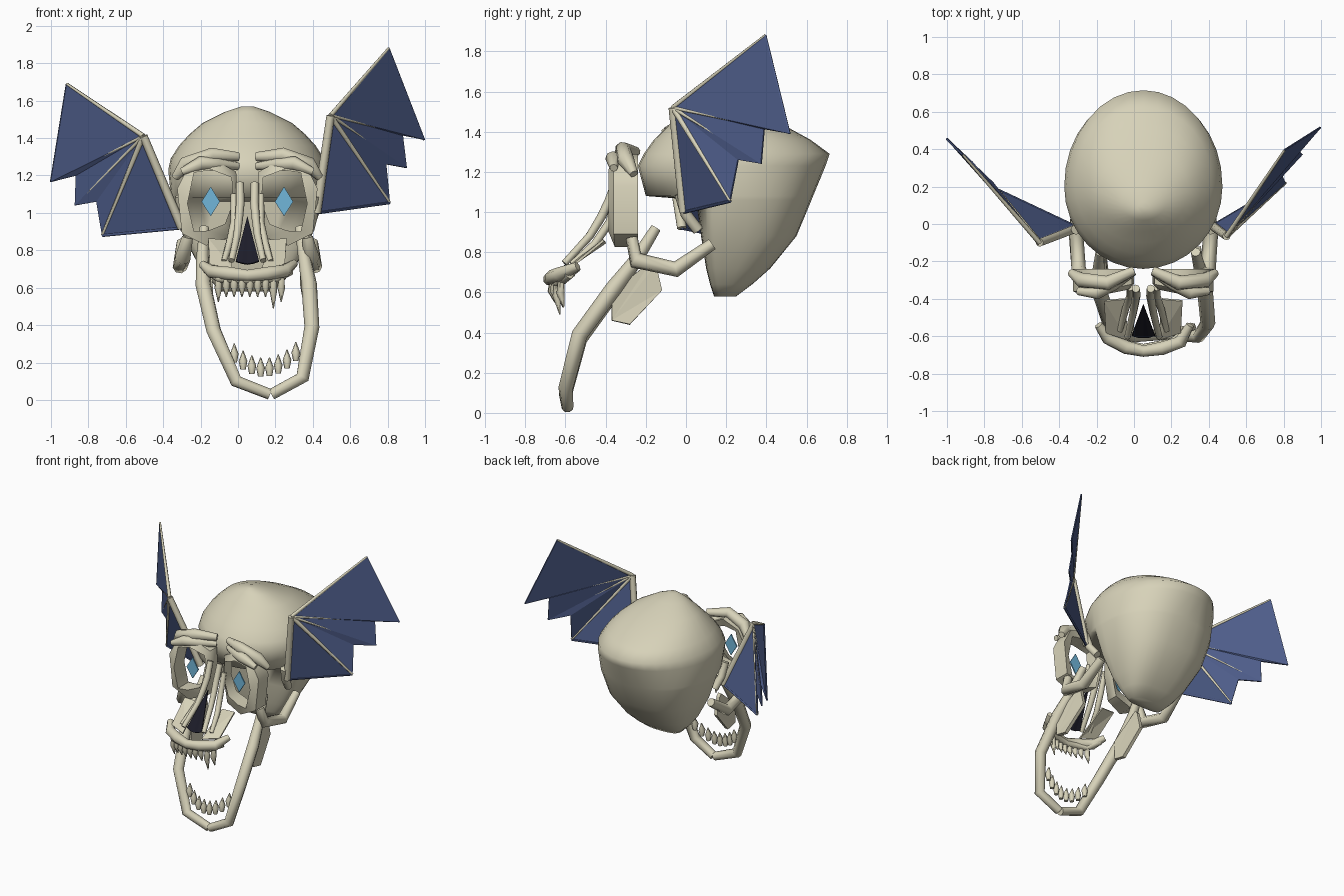
import bpy, bmesh, math
from mathutils import Vector

CX = 0.05  # symmetry plane of the skull


def material(name, rgb):
    m = bpy.data.materials.new(name)
    m.diffuse_color = (*rgb, 1)
    return m


BONE = material("bone", (0.68, 0.645, 0.485))
BLUE = material("wing_blue", (0.075, 0.108, 0.25))
EYE = material("eye_blue", (0.165, 0.47, 0.70))
DARK = material("nose_dark", (0.012, 0.012, 0.022))


def finish(name, bm, mat, angle=None):
    bmesh.ops.recalc_face_normals(bm, faces=bm.faces)
    me = bpy.data.meshes.new(name)
    bm.to_mesh(me)
    bm.free()
    me.materials.append(mat)
    if angle:
        me.shade_smooth()
        me.set_sharp_from_angle(angle=math.radians(angle))
    ob = bpy.data.objects.new(name, me)
    bpy.context.collection.objects.link(ob)
    return ob


def loft(bm, rings):
    n = len(rings[0])
    vs = [[bm.verts.new(p) for p in r] for r in rings]
    for a, b in zip(vs, vs[1:]):
        for i in range(n):
            j = (i + 1) % n
            bm.faces.new((a[i], a[j], b[j], b[i]))
    bm.faces.new(vs[0])
    bm.faces.new(vs[-1])


def tube(name, pts, radii, mat=BONE, n=8):
    """Sweep a round section along a path, one radius per point."""
    pts = [Vector(p) for p in pts]
    if not isinstance(radii, (list, tuple)):
        radii = [radii] * len(pts)
    rings, side = [], None
    for i, p in enumerate(pts):
        t = (pts[min(i + 1, len(pts) - 1)] - pts[max(i - 1, 0)]).normalized()
        if side is None:
            side = t.orthogonal()
        side = (side - t * side.dot(t)).normalized()
        up = t.cross(side)
        rings.append([p + radii[i] * (math.cos(a) * side + math.sin(a) * up)
                      for a in (2 * math.pi * k / n for k in range(n))])
    bm = bmesh.new()
    loft(bm, rings)
    return finish(name, bm, mat, 60)


def plate(name, pts, mat, thick):
    """Thin sheet fanned out from the first point."""
    bm = bmesh.new()
    vs = [bm.verts.new(p) for p in pts]
    for a, b in zip(vs[1:], vs[2:]):
        bm.faces.new((vs[0], a, b))
    ob = finish(name, bm, mat)
    mod = ob.modifiers.new("thickness", "SOLIDIFY")
    mod.thickness, mod.offset = thick, 0
    return ob


def flip(pts):
    return [(2 * CX - p[0], *p[1:]) for p in pts]


def slice_point(a, z, front, wide, back, hw, flat_front, flat_back):
    """Slice outline: elliptical where flatness is 1, squarer below 1."""
    c, s = math.cos(a), math.sin(a)
    reach, flat = (back - wide, flat_back) if s >= 0 else (wide - front, flat_front)
    return (CX + hw * math.copysign(abs(c) ** flat, c),
            wide + reach * math.copysign(abs(s) ** flat, s), z)


# Cranium: (z, front y, widest y, back y, half width, front and back flatness)
slices = [(0.58, 0.14, 0.18, 0.25, 0.14, 0.6, 0.7), (0.64, 0.12, 0.18, 0.33, 0.20, 0.6, 0.7),
          (0.72, 0.10, 0.18, 0.42, 0.26, 0.55, 0.7), (0.88, 0.075, 0.19, 0.55, 0.345, 0.5, 0.75),
          (1.06, 0.05, 0.20, 0.625, 0.405, 0.5, 0.85), (1.08, -0.20, 0.20, 0.633, 0.408, 1, 0.86),
          (1.23, -0.24, 0.20, 0.695, 0.423, 1, 0.97), (1.29, -0.21, 0.21, 0.715, 0.41, 1, 1),
          (1.36, -0.16, 0.21, 0.62, 0.365, 1, 0.95), (1.42, -0.10, 0.20, 0.51, 0.31, 1, 0.9),
          (1.48, -0.04, 0.17, 0.38, 0.24, 1, 0.9), (1.54, 0.02, 0.12, 0.22, 0.12, 1, 1),
          (1.57, 0.06, 0.09, 0.12, 0.03, 1, 1)]
bm = bmesh.new()
loft(bm, [[slice_point(2 * math.pi * k / 32, *s) for k in range(32)] for s in slices])
finish("cranium", bm, BONE, 75)

# Paired face parts, written for the left and mirrored for the right
outer = [(-0.27, 1.24), (-0.325, 1.13), (-0.30, 0.89), (-0.17, 0.825),
         (-0.04, 0.87), (0.0, 1.06), (-0.01, 1.22), (-0.14, 1.29)]
inner = [(-0.235, 1.215), (-0.27, 1.05), (-0.235, 0.90), (-0.16, 0.905),
         (-0.07, 0.94), (-0.025, 1.06), (-0.035, 1.19), (-0.14, 1.23)]
for side, f in (("left", lambda p: p), ("right", flip)):
    # Eye socket frame, its front rim set back towards the nose
    bm = bmesh.new()
    loops = [[bm.verts.new(v) for v in f([(x, y + (0.2 * max(0, x + 0.2) if y < -0.3 else 0), z)
                                          for x, z in src])]
             for src, y in ((outer, -0.36), (outer, -0.24),
                            (inner, -0.26), (inner, -0.385))]
    for a, b in zip(loops, loops[1:] + loops[:1]):
        for i in range(8):
            j = (i + 1) % 8
            bm.faces.new((a[i], a[j], b[j], b[i]))
    finish(side + "_eye_socket", bm, BONE, 50)
    # Diamond eye
    plate(side + "_eye", f([(-0.146, -0.335, 1.14), (-0.195, -0.335, 1.06),
                            (-0.146, -0.335, 0.982), (-0.097, -0.335, 1.06)]),
          EYE, 0.009)
    # Brow rolls
    tube(side + "_upper_brow", f([(-0.335, -0.26, 1.19), (-0.28, -0.30, 1.26),
                                  (-0.14, -0.315, 1.31), (0.0, -0.25, 1.30)]),
         [0.022, 0.042, 0.04, 0.025])
    tube(side + "_lower_brow", f([(-0.30, -0.36, 1.22), (-0.20, -0.365, 1.265),
                                  (-0.11, -0.32, 1.26), (0.0, -0.255, 1.25)]),
         [0.02, 0.038, 0.035, 0.02])
    # Nasal bones
    tube(side + "_nose_bone", f([(0.01, -0.345, 1.16), (0.012, -0.385, 1.05),
                                 (0.005, -0.425, 0.97), (-0.005, -0.48, 0.88),
                                 (-0.035, -0.605, 0.745)]),
         [0.022, 0.023, 0.022, 0.02, 0.017])
    tube(side + "_outer_nose_bone", f([(-0.022, -0.34, 1.10), (-0.02, -0.38, 0.95),
                                       (-0.045, -0.455, 0.84), (-0.075, -0.57, 0.74)]),
         [0.018, 0.021, 0.02, 0.015])
    # Sloping cheek plate
    plate(side + "_cheek_plate", f([(-0.16, -0.41, 0.86), (-0.05, -0.40, 0.85),
                                    (-0.03, -0.62, 0.70), (-0.15, -0.58, 0.72)]),
          BONE, 0.012)
    # Cheek arch running back to the cranium
    tube(side + "_cheek_arch", f([(-0.27, -0.27, 0.87), (-0.295, -0.25, 0.76),
                                  (-0.31, -0.05, 0.715), (-0.30, 0.13, 0.84)]),
         [0.03, 0.042, 0.04, 0.03])
    # Temple strut
    tube(side + "_temple_strut", f([(-0.31, -0.03, 1.09), (-0.30, 0.0, 0.99),
                                    (-0.28, 0.06, 0.91)]), 0.028)

# Nose opening
plate("nose_hole", [(0.05, -0.43, 0.98), (-0.012, -0.595, 0.74), (0.02, -0.605, 0.73),
                    (0.05, -0.605, 0.725), (0.08, -0.605, 0.73), (0.112, -0.595, 0.74)],
      DARK, 0.009)

# Upper jaw: lip roll and gum roll
tube("upper_jaw", [(-0.19, -0.54, 0.725), (-0.14, -0.61, 0.685), (-0.04, -0.66, 0.675),
                   (0.05, -0.68, 0.665), (0.15, -0.665, 0.675), (0.25, -0.63, 0.69),
                   (0.30, -0.54, 0.73)],
     [0.022, 0.036, 0.038, 0.032, 0.038, 0.036, 0.022])
tube("upper_gum", [(-0.17, -0.57, 0.70), (-0.10, -0.63, 0.65), (0.05, -0.665, 0.645),
                   (0.20, -0.635, 0.65), (0.28, -0.58, 0.69)], 0.024)

# Upper teeth, with longer canines
for i in range(9):
    x = -0.105 + i * 0.042
    u = (x - 0.06) / 0.2
    y = -0.665 + 0.06 * u * u
    length = 0.155 if i == 7 else 0.12 if i in (0, 8) else 0.095
    tube(f"upper_tooth_{i + 1}", [(x, y, 0.65), (x, y - 0.004, 0.645 - length * 0.4),
                                  (x, y + 0.012, 0.645 - length)],
         [0.017, 0.021, 0.003], n=6)

# Lower jaw, hanging open and swung to one side
jaw_left = [(-0.18, -0.15, 0.92), (-0.19, -0.25, 0.76), (-0.185, -0.36, 0.61),
            (-0.13, -0.53, 0.37), (-0.01, -0.60, 0.10), (0.17, -0.59, 0.03)]
jaw_right = [(0.33, -0.15, 0.92), (0.355, -0.25, 0.76), (0.38, -0.36, 0.62),
             (0.395, -0.53, 0.39), (0.345, -0.60, 0.12), (0.18, -0.59, 0.03)]
for side, path, low, high in (("left", jaw_left, -0.145, -0.165),
                              ("right", jaw_right, 0.375, 0.345)):
    tube(side + "_lower_jaw", path, [0.026, 0.034, 0.042, 0.04, 0.036, 0.03])
    # Flat flange behind the jaw angle
    plate(side + "_jaw_flange", [(low, -0.37, 0.46), (low, -0.37, 0.60),
                                 (high, -0.17, 0.76), (high, -0.15, 0.74),
                                 (high, -0.12, 0.61), (low, -0.28, 0.44)], BONE, 0.025)

# Lower teeth along a curved row
for i in range(8):
    x = -0.02 + i * 0.047
    u = (x - 0.14) / 0.17
    z = 0.125 + 0.085 * u * u
    y = -0.585 + 0.035 * u * u
    tube(f"lower_tooth_{i + 1}", [(x, y, z), (x, y, z + 0.045), (x, y + 0.008, z + 0.10)],
         [0.015, 0.024, 0.003], n=6)

# Wings: wrist, root, then trailing edge (points and notches), ending at the tip
wings = {
    "left": [(-0.505, -0.10, 1.41), (-0.30, -0.02, 0.92), (-0.725, 0.18, 0.88),
             (-0.755, 0.22, 1.06), (-0.87, 0.33, 1.04), (-0.865, 0.33, 1.20),
             (-1.0, 0.455, 1.165), (-0.915, 0.37, 1.69)],
    "right": [(0.495, -0.065, 1.52), (0.42, -0.01, 1.0), (0.81, 0.22, 1.055),
              (0.79, 0.26, 1.26), (0.90, 0.375, 1.24), (0.88, 0.39, 1.415),
              (0.995, 0.515, 1.39), (0.805, 0.395, 1.88)]}
for side, pts in wings.items():
    plate(side + "_wing_membrane", pts, BLUE, 0.009)
    wrist = Vector(pts[0])
    tube(side + "_wing_arm", [pts[1], wrist], [0.024, 0.022])
    # Bony fingers: full-length outer ones, shorter slender middle ones
    reach4 = 0.9 if side == "left" else 0.5
    for k, r, tip, reach in ((2, 0.016, 0.008, 1), (7, 0.014, 0.007, 1),
                             (4, 0.012, 0.004, reach4), (6, 0.011, 0.003, 0.5)):
        tube(f"{side}_wing_finger_{k}", [wrist, wrist.lerp(Vector(pts[k]), reach)],
             [r, tip], n=6)
    tube(side + "_wing_lower_edge", [pts[1], pts[2]], 0.009, BLUE, n=6)
    tube(side + "_wing_outer_edge", [pts[6], pts[7]], 0.006, BLUE, n=6)
